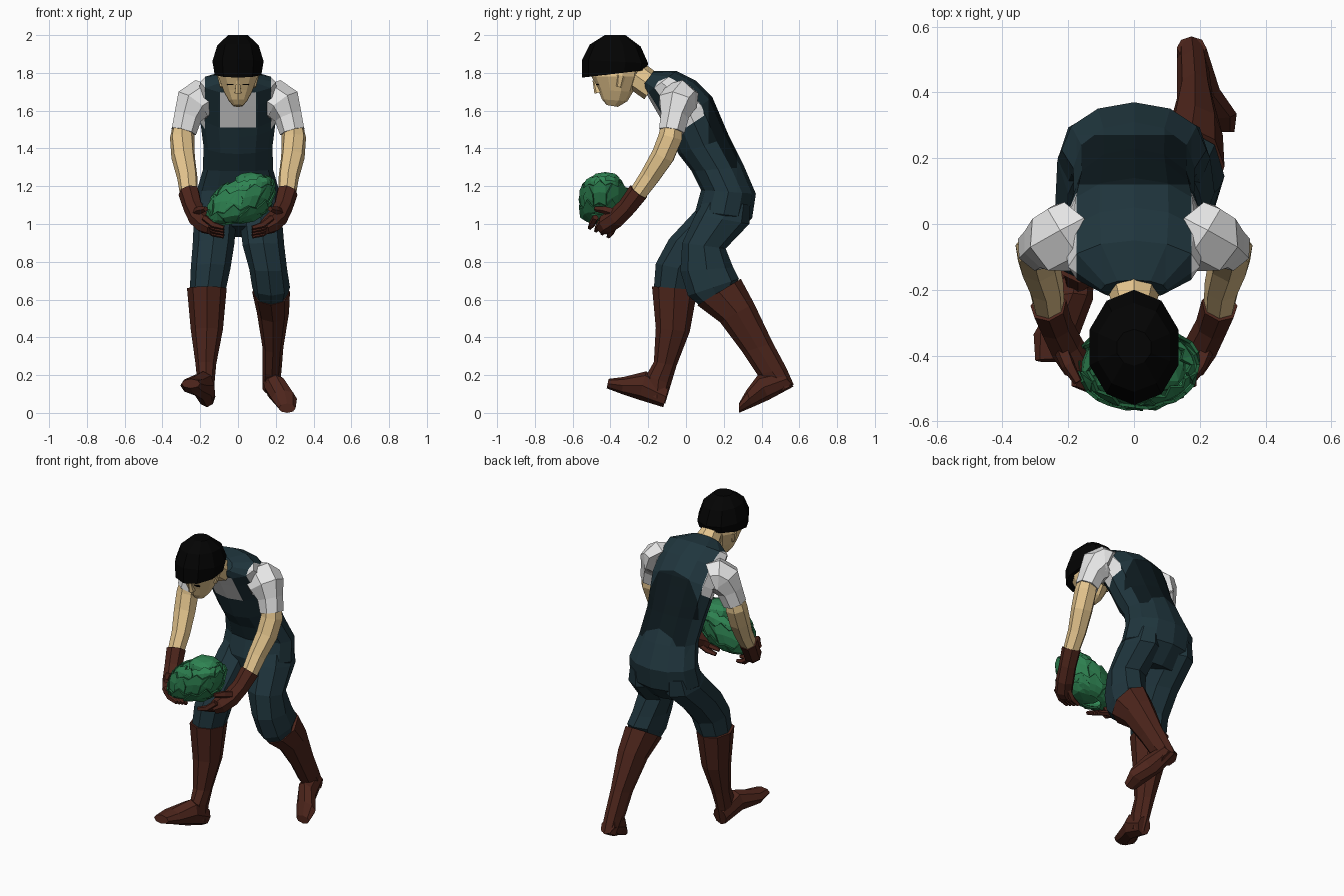
import bpy, bmesh, math
from mathutils import Vector

cube = bpy.data.objects.get("Cube")
if cube:
    bpy.data.objects.remove(cube, do_unlink=True)


def material(name, red, green, blue):
    mat = bpy.data.materials.new(name)
    mat.use_nodes = True
    colour = (red, green, blue, 1)
    mat.diffuse_color = colour
    shader = next(n for n in mat.node_tree.nodes if n.type == "BSDF_PRINCIPLED")
    shader.inputs["Base Color"].default_value = colour
    return mat


overalls = material("overalls_blue", .014, .036, .047)
overalls_dark = material("overalls_dark", .004, .01, .013)
shirt = material("shirt_white", .84, .84, .84)
skin = material("skin", .78, .56, .27)
leather = material("brown_leather", .073, .018, .011)
hair = material("black_hair", .001, .001, .001)
leaf_green = material("leaf_green", .028, .23, .085)
leaf_dark = material("leaf_edge", .014, .11, .04)


def finish(bm, name, *mats):
    bmesh.ops.recalc_face_normals(bm, faces=bm.faces)
    mesh = bpy.data.meshes.new(name)
    bm.to_mesh(mesh)
    bm.free()
    for mat in mats:
        mesh.materials.append(mat)
    obj = bpy.data.objects.new(name, mesh)
    bpy.context.collection.objects.link(obj)
    return obj


def bridge(rings):
    """Skin a list of point rings and cap both ends."""
    bm = bmesh.new()
    loops = [[bm.verts.new(p) for p in ring] for ring in rings]
    count = len(loops[0])
    for low, high in zip(loops, loops[1:]):
        for i in range(count):
            j = (i + 1) % count
            bm.faces.new((low[i], low[j], high[j], high[i]))
    bm.faces.new(loops[0])
    bm.faces.new(loops[-1])
    return bm


def loft(sections, sides=8):
    """Section: front (y, z), back (y, z), centre x, half width."""
    rings = []
    for y0, z0, y1, z1, x, width in sections:
        mid = Vector((x, (y0 + y1) / 2, (z0 + z1) / 2))
        half = Vector((0, (y0 - y1) / 2, (z0 - z1) / 2))
        angles = [math.tau * i / sides for i in range(sides)]
        rings.append([mid + half * math.cos(a) + Vector((width * math.sin(a), 0, 0))
                      for a in angles])
    return bridge(rings)


def tube(path, side=1, sides=7):
    """Path points: x, y, z, radius; side = -1 mirrors across x."""
    rings = []
    points = [Vector(p[:3]) for p in path]
    ref = Vector((0, -1, 1))
    for i, p in enumerate(points):
        along = points[min(i + 1, len(points) - 1)] - points[max(i - 1, 0)]
        v = along.cross(ref).normalized()
        u = v.cross(along).normalized()
        r = path[i][3]
        angles = [math.tau * k / sides for k in range(sides)]
        ring = [p + (u * math.cos(a) + v * math.sin(a)) * r for a in angles]
        rings.append([Vector((q.x * side, q.y, q.z)) for q in ring])
    return bridge(rings)


# Torso: bent forward, cut along the bib, straps and back panel
torso = loft([
    (.07, .99, .25, .93, 0, .16), (.05, 1.07, .35, 1.03, 0, .232),
    (.08, 1.18, .37, 1.16, 0, .22), (.03, 1.28, .31, 1.3, 0, .185),
    (-.04, 1.37, .23, 1.46, 0, .183), (-.1, 1.5, .14, 1.67, 0, .205),
    (-.17, 1.62, .05, 1.76, 0, .21), (-.21, 1.69, -.05, 1.81, 0, .2),
    (-.23, 1.73, -.17, 1.81, 0, .1)], 12)
cuts = [((x, 0, 0), (1, 0, 0)) for x in (-.175, -.095, .095, .175)]
cuts += [((0, y, 0), (0, 1, 0)) for y in (.12, .27)]
cuts += [((0, 0, 1.51), (0, 0, 1)), ((0, 0, 1.51), (0, -.55, .83))]
for co, no in cuts:
    bmesh.ops.bisect_plane(torso, geom=torso.verts[:] + torso.edges[:] + torso.faces[:],
                           plane_co=co, plane_no=no)
bmesh.ops.recalc_face_normals(torso, faces=torso.faces)
for face in torso.faces:
    c, n = face.calc_center_median(), face.normal
    facing_front = n.y * .9 + n.z * .4 < -.1
    if abs(c.x) > .175 and c.z > 1.51 + .66 * c.y:
        face.material_index = 1
    elif facing_front and abs(c.x) < .095 and 1.51 < c.z < 1.69:
        face.material_index = 1
    elif n.y > .3 and .12 < c.y < .27 and c.z > 1.3 and abs(c.x) < .175:
        face.material_index = 2
finish(torso, "torso", overalls, shirt, overalls_dark)

# Left leg trails behind with the heel raised
finish(loft([
    (.1, 1.13, .34, 1.1, .12, .085), (.05, 1.05, .335, 1, .12, .113),
    (-.02, .9, .21, .87, .135, .11), (-.03, .75, .25, .77, .16, .1),
    (.01, .62, .28, .71, .175, .1), (.07, .57, .25, .66, .175, .085)]),
    "left_trouser_leg", overalls)
finish(loft([
    (.06, .57, .29, .71, .175, .1), (.18, .48, .36, .58, .185, .085),
    (.3, .32, .46, .37, .185, .055), (.38, .2, .53, .24, .18, .05),
    (.48, .1, .57, .15, .175, .045)]), "left_boot_shaft", leather)
finish(loft([
    (.57, .14, .5, .22, .175, .045), (.44, .07, .38, .2, .2, .06),
    (.35, .03, .32, .12, .245, .067), (.28, 0, .28, .05, .26, .045)]),
    "left_boot_foot", leather)

# Right leg steps forward with the toe raised
finish(loft([
    (.1, 1.13, .34, 1.1, -.12, .085), (.05, 1.07, .335, 1, -.12, .113),
    (-.09, .92, .18, .86, -.13, .11), (-.16, .79, .08, .74, -.145, .105),
    (-.17, .66, .05, .64, -.16, .095)]), "right_trouser_leg", overalls)
finish(loft([
    (-.18, .67, .06, .65, -.165, .105), (-.16, .45, .02, .43, -.165, .085),
    (-.17, .27, -.05, .25, -.17, .055), (-.21, .2, -.08, .15, -.17, .047),
    (-.2, .1, -.11, .05, -.165, .04)]), "right_boot_shaft", leather)
finish(loft([
    (-.12, .03, -.09, .14, -.165, .045), (-.25, .07, -.21, .22, -.185, .06),
    (-.34, .1, -.33, .19, -.235, .07), (-.42, .13, -.41, .18, -.25, .05)]),
    "right_boot_foot", leather)

# Neck, head and hair
finish(loft([(-.32, 1.73, -.22, 1.85, 0, .06), (-.22, 1.66, -.14, 1.79, 0, .085)]),
       "neck", skin)
finish(loft([
    (-.42, 1.63, -.36, 1.62, 0, .026), (-.445, 1.66, -.31, 1.65, 0, .053),
    (-.465, 1.71, -.28, 1.7, 0, .08), (-.5, 1.78, -.25, 1.78, 0, .11),
    (-.5, 1.85, -.24, 1.85, 0, .1)], 10), "head", skin)
finish(loft([(-.495, 1.76, -.47, 1.76, 0, .01), (-.485, 1.69, -.44, 1.7, 0, .02)], 6),
       "nose", skin)
finish(loft([
    (-.55, 1.775, -.21, 1.815, 0, .13), (-.55, 1.87, -.2, 1.85, 0, .142),
    (-.51, 1.95, -.24, 1.94, 0, .115), (-.43, 2, -.32, 2, 0, .055)], 10), "hair", hair)

for name, s in (("left", 1), ("right", -1)):
    # Face details
    finish(loft([(-.37, 1.73, -.34, 1.72, s * .085, .012),
                 (-.37, 1.79, -.32, 1.78, s * .1, .012)], 6), name + "_ear", skin)
    finish(loft([(-.476, 1.735, -.46, 1.735, s * .04, .02),
                 (-.478, 1.742, -.46, 1.742, s * .04, .02)], 6), name + "_eye", hair)
    # Arm
    finish(tube([(.175, -.01, 1.64, .1), (.205, -.035, 1.655, .11),
                 (.235, -.05, 1.635, .105), (.268, -.06, 1.57, .077),
                 (.29, -.075, 1.49, .07)], s), name + "_sleeve", shirt)
    finish(tube([(.285, -.07, 1.55, .055), (.296, -.08, 1.46, .066),
                 (.29, -.12, 1.36, .064), (.268, -.19, 1.25, .055),
                 (.258, -.26, 1.15, .048)], s), name + "_forearm", skin)
    # Glove
    finish(tube([(.26, -.25, 1.17, .057), (.238, -.31, 1.09, .052),
                 (.208, -.37, 1.03, .054), (.175, -.42, 1, .053),
                 (.14, -.44, .98, .04)], s), name + "_glove", leather)
    for i in range(4):
        y, z = -.38 - .033 * i, .96 + .015 * i
        finish(tube([(.18, y, z + .03, .018), (.13, y - .02, z - .01, .018),
                     (.075, y - .03, z - .025, .012)], s, 5),
               name + "_finger_" + str(i + 1), leather)
    finish(tube([(.22, -.38, 1.06, .025), (.2, -.43, 1.075, .022),
                 (.17, -.48, 1.08, .014)], s, 5), name + "_thumb", leather)

# Cabbage: boxy tilted body and rounded heart wrapped in rows of jagged leaves
centre = Vector((.012, -.437, 1.12))


def boxy(value):
    return math.copysign(abs(value) ** .75, value)


def on_head(azimuth, height, scale):
    a, h = math.radians(azimuth), math.radians(height)
    spread, rise = boxy(math.cos(h)), boxy(math.sin(h))
    x = .16 * spread * math.cos(a)
    return centre + Vector((x + .035 * rise, .118 * spread * math.sin(a),
                            .12 * rise + .18 * x)) * scale


def cabbage_core(name, offset, size):
    bm = bmesh.new()
    bmesh.ops.create_icosphere(bm, subdivisions=2, radius=1)
    for v in bm.verts:
        v.co = centre + Vector(offset) + Vector([boxy(c) * r for c, r in zip(v.co, size)])
    finish(bm, name, leaf_green)


cabbage_core("cabbage_body", (0, 0, -.01), (.135, .1, .11))
cabbage_core("cabbage_heart", (.055, .01, .085), (.09, .085, .07))


def leaf(name, azimuth, low, high):
    bm = bmesh.new()
    columns, rows, grid = 6, 3, []
    for r in range(rows + 1):
        t = r / rows
        line = []
        for c in range(columns + 1):
            across = c / columns * 2 - 1
            jag = (7 if c % 2 else -5) if r == rows else 0
            height = low + (high - low) * t * (1 - .3 * across * across) + jag
            line.append(bm.verts.new(on_head(azimuth + 44 * across, height, .97 + .15 * t)))
        grid.append(line)
    for a, b in zip(grid, grid[1:]):
        for c in range(columns):
            bm.faces.new((a[c], a[c + 1], b[c + 1], b[c]))
    obj = finish(bm, name, leaf_green, leaf_dark)
    thick = obj.modifiers.new("Thickness", "SOLIDIFY")
    thick.thickness = .01
    thick.material_offset_rim = 1


for row, (low, high, count) in enumerate([(-65, -10, 6), (-35, 24, 6), (0, 54, 5)]):
    for k in range(count):
        leaf("cabbage_leaf_%d_%d" % (row + 1, k + 1),
             360 * (k + row * .5) / count + 20, low, high)
